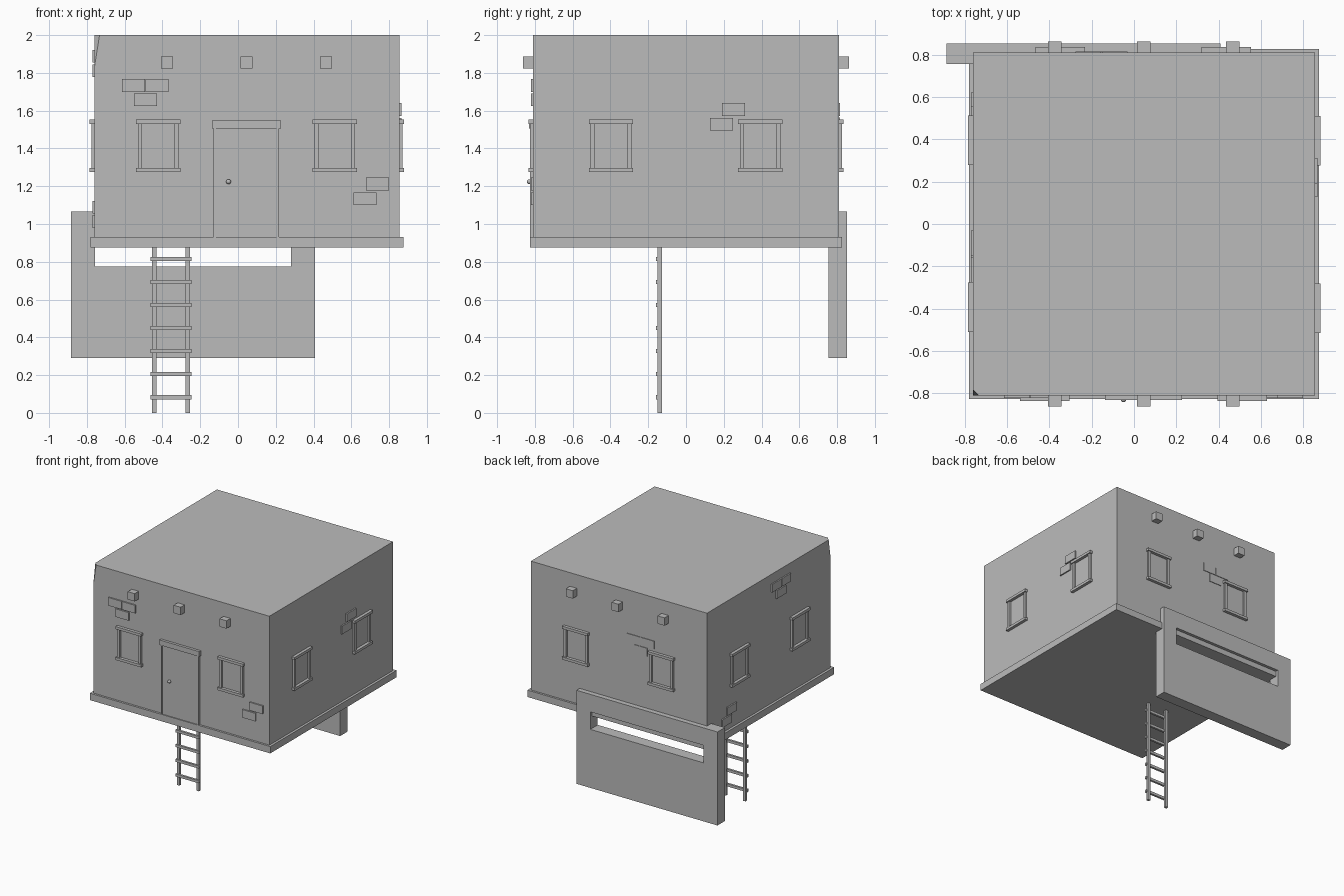
import bpy, bmesh
from mathutils import Vector

if "Cube" in bpy.data.objects:
    bpy.data.objects.remove(bpy.data.objects["Cube"])

clay = bpy.data.materials.new("plain_grey")
clay.diffuse_color = (0.5, 0.5, 0.5, 1)
clay.use_nodes = True
clay.node_tree.nodes["Principled BSDF"].inputs["Base Color"].default_value = clay.diffuse_color

# Body extents
X0, X1, Y0, Y1 = -0.76, 0.855, -0.81, 0.81


def finish(name, bm):
    mesh = bpy.data.meshes.new(name)
    bmesh.ops.recalc_face_normals(bm, faces=bm.faces[:])
    bm.to_mesh(mesh)
    bm.free()
    mesh.materials.append(clay)
    ob = bpy.data.objects.new(name, mesh)
    bpy.context.collection.objects.link(ob)
    return ob


def add_box(bm, x, y, z):
    verts = bmesh.ops.create_cube(bm, size=1)["verts"]
    for v in verts:
        for i, (lo, hi) in enumerate((x, y, z)):
            v.co[i] = lo if v.co[i] < 0 else hi


def boxes(name, items):
    bm = bmesh.new()
    for x, y, z in items:
        add_box(bm, x, y, z)
    return finish(name, bm)


def on_wall(side, u, z, depth):
    """Box ranges for a block spanning u along a wall and standing out by depth."""
    return {
        "front": (u, (Y0 - depth, Y0 + 0.01), z),
        "back": (u, (Y1 - 0.01, Y1 + depth), z),
        "left": ((X0 - depth, X0 + 0.01), u, z),
        "right": ((X1 - 0.01, X1 + depth), u, z),
    }[side]


# House body with one chipped top corner
bm = bmesh.new()
add_box(bm, (X0, X1), (Y0, Y1), (0.92, 2.0))
a, b, c = Vector((X0 + 0.027, Y0, 2)), Vector((X0, Y0 + 0.027, 2)), Vector((X0, Y0, 1.83))
normal = (b - a).cross(c - a).normalized()
if normal.dot(Vector((X0, Y0, 2)) - a) < 0:
    normal = -normal
cut = bmesh.ops.bisect_plane(bm, geom=bm.verts[:] + bm.edges[:] + bm.faces[:],
                             plane_co=a, plane_no=normal, clear_outer=True)
bmesh.ops.holes_fill(bm, edges=[e for e in bm.edges if e.is_boundary])
finish("house_body", bm)

# Floor slab
boxes("floor_slab", [((-0.78, 0.875), (-0.827, 0.827), (0.875, 0.932))])

# Window frames: two jambs, a lintel and a sill
windows = {"front": (-0.422, 0.512), "back": (-0.348, 0.435),
           "left": (-0.393, 0.395), "right": (-0.397, 0.393)}
for side, centres in windows.items():
    for n, m in enumerate(centres):
        parts = [on_wall(side, (m + s * 0.097 - 0.011, m + s * 0.097 + 0.011), (1.29, 1.54), 0.016)
                 for s in (-1, 1)]
        parts += [on_wall(side, (m - 0.117, m + 0.117), z, 0.025)
                  for z in ((1.275, 1.297), (1.53, 1.552))]
        boxes(f"window_frame_{side}_{n + 1}", parts)

# Door with frame and knob
boxes("door_panel", [on_wall("front", (-0.118, 0.205), (0.93, 1.505), 0.009)])
boxes("door_frame", [on_wall("front", (-0.13, -0.117), (0.93, 1.51), 0.016),
                     on_wall("front", (0.204, 0.217), (0.93, 1.51), 0.016),
                     on_wall("front", (-0.138, 0.227), (1.505, 1.547), 0.022)])
bpy.ops.mesh.primitive_uv_sphere_add(segments=12, ring_count=8, radius=0.013,
                                     location=(-0.05, Y0 - 0.019, 1.224))
knob = bpy.context.object
knob.name = "door_knob"
knob.data.materials.append(clay)
bpy.ops.object.shade_smooth()

# Exposed bricks: left end and bottom of each
bricks = {
    "front": [(-0.615, 1.70), (-0.49, 1.70), (-0.55, 1.624), (0.677, 1.178), (0.612, 1.10)],
    "right": [(0.19, 1.573), (0.127, 1.495)],
    "left": [(-0.152, 1.854), (-0.277, 1.854), (-0.212, 1.778), (0.435, 1.055), (0.50, 0.98)],
    "back": [(-0.152, 1.573), (-0.277, 1.573), (-0.214, 1.497)],
}
for side, spots in bricks.items():
    depth = 0.005 if side == "back" else 0.011
    boxes(f"bricks_{side}", [on_wall(side, (u, u + 0.122), (z, z + 0.067), depth)
                             for u, z in spots])

# Roof beam ends
for side in ("front", "back"):
    boxes(f"beam_ends_{side}", [on_wall(side, (x - 0.032, x + 0.032), (1.822, 1.887), 0.053)
                                for x in (-0.375, 0.046, 0.466)])

# Rear parapet wall with a long slot
WY = (0.755, 0.852)
bm = bmesh.new()
outer = [(-0.885, 0.29), (0.408, 0.29), (0.408, 1.065), (-0.885, 1.065)]
inner = [(-0.757, 0.775), (0.281, 0.775), (0.281, 0.92), (-0.757, 0.92)]
rings = [[bm.verts.new((x, y, z)) for x, z in ring] for y in WY for ring in (outer, inner)]
for p, q in ((0, 1), (2, 3), (0, 2), (1, 3)):
    for i in range(4):
        j = (i + 1) % 4
        bm.faces.new((rings[p][i], rings[p][j], rings[q][j], rings[q][i]))
finish("slotted_wall", bm)

# Ladder
boxes("ladder_rails", [((x - 0.012, x + 0.012), (-0.15, -0.128), (0, 0.89))
                       for x in (-0.444, -0.265)])
boxes("ladder_rungs", [((-0.462, -0.246), (-0.16, -0.142), (z - 0.011, z + 0.011))
                       for z in [0.083 + 0.122 * i for i in range(7)]])
